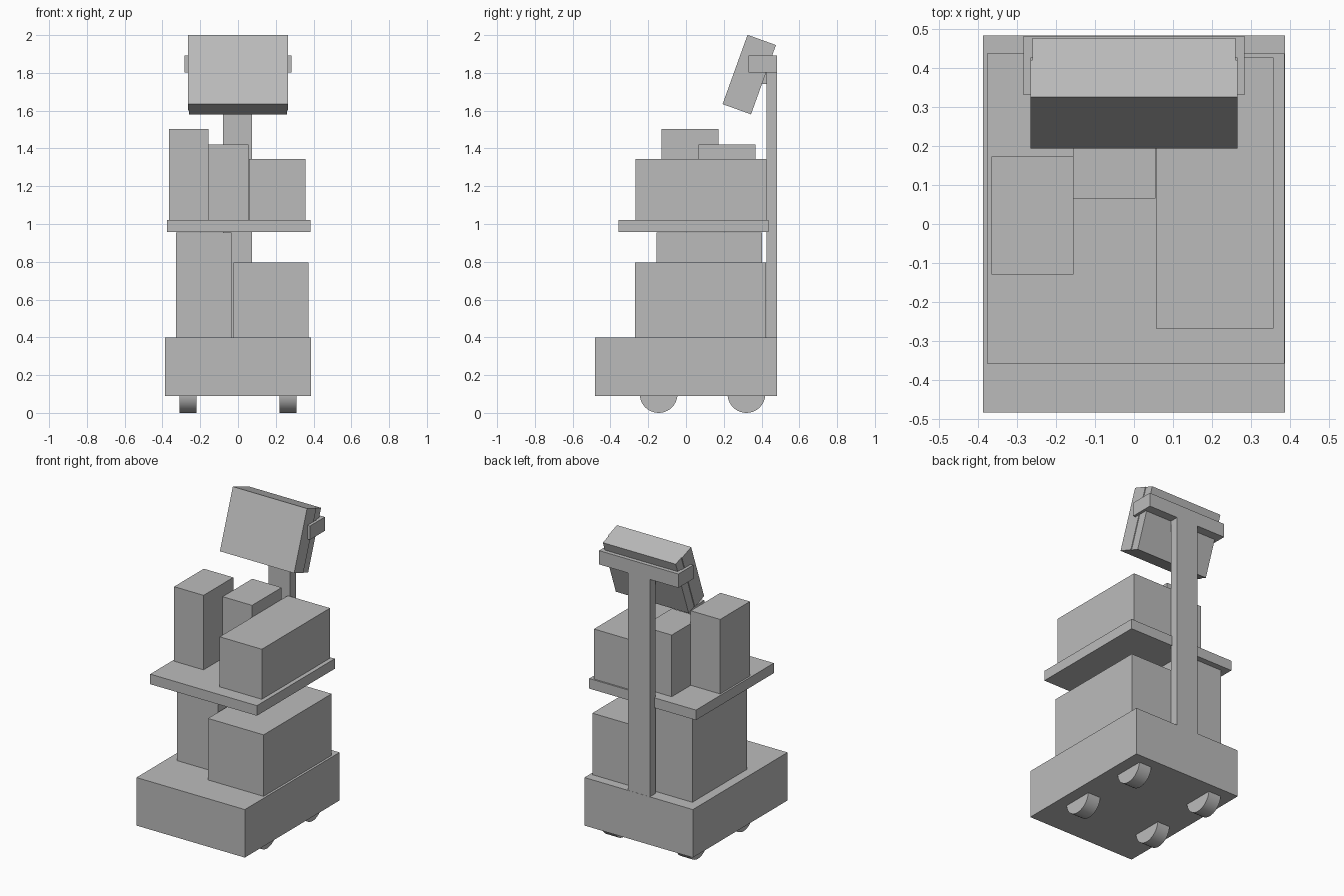
import bpy, math

if "Cube" in bpy.data.objects:
    bpy.data.objects.remove(bpy.data.objects["Cube"])

grey = bpy.data.materials.new("plain_grey")
grey.diffuse_color = (0.5, 0.5, 0.5, 1)
grey.use_nodes = True
grey.node_tree.nodes["Principled BSDF"].inputs["Base Color"].default_value = grey.diffuse_color


def finish(name):
    ob = bpy.context.object
    ob.name = name
    ob.data.materials.append(grey)
    return ob


def box(name, x, y, z, tilt=0.0):
    """Box from (min, max) spans, optionally tilted about x at its centre."""
    bpy.ops.mesh.primitive_cube_add(
        size=1, location=[sum(s) / 2 for s in (x, y, z)], rotation=(tilt, 0, 0))
    ob = finish(name)
    ob.scale = [s[1] - s[0] for s in (x, y, z)]
    return ob


# Base and wheels
box("base", (-0.387, 0.387), (-0.483, 0.483), (0.09, 0.40))
for side in (-1, 1):
    for y in (-0.145, 0.32):
        bpy.ops.mesh.primitive_cylinder_add(
            vertices=40, radius=0.10, depth=0.09,
            location=(side * 0.265, y, 0.10), rotation=(0, math.pi / 2, 0))
        finish("wheel")
        bpy.ops.object.shade_smooth_by_angle()

# Cartons on the base
box("lower_right_carton", (-0.025, 0.372), (-0.27, 0.424), (0.40, 0.797))
box("lower_left_carton", (-0.327, -0.035), (-0.155, 0.402), (0.40, 0.955))

# Shelf and its cartons
box("shelf", (-0.377, 0.385), (-0.357, 0.437), (0.957, 1.022))
box("tall_carton", (-0.365, -0.155), (-0.13, 0.173), (1.022, 1.503))
box("middle_carton", (-0.155, 0.055), (0.065, 0.367), (1.022, 1.42))
box("upper_right_carton", (0.057, 0.358), (-0.268, 0.427), (1.022, 1.345))

# Mast with a U-shaped holder
box("mast", (-0.08, 0.075), (0.425, 0.482), (0.40, 1.81))
box("holder_bar", (-0.283, 0.283), (0.425, 0.482), (1.803, 1.892))
for side in (-1, 1):
    box("holder_arm", sorted((side * 0.265, side * 0.283)), (0.33, 0.43), (1.803, 1.892))
box("holder_block", (-0.05, 0.05), (0.38, 0.43), (1.74, 1.81))

# Tilted screen: front panel plus a slightly narrower rear housing
TILT = math.radians(-19.8)
CY, CZ = 0.335, 1.791


def screen_layer(name, half_width, near, far):
    mid = (near + far) / 2
    cy, cz = CY + mid * math.cos(TILT), CZ + mid * math.sin(TILT)
    d = (far - near) / 2
    box(name, (-half_width, half_width), (cy - d, cy + d), (cz - 0.195, cz + 0.195), TILT)


screen_layer("screen_panel", 0.265, -0.08, 0.02)
screen_layer("screen_housing", 0.26, 0.02, 0.08)
